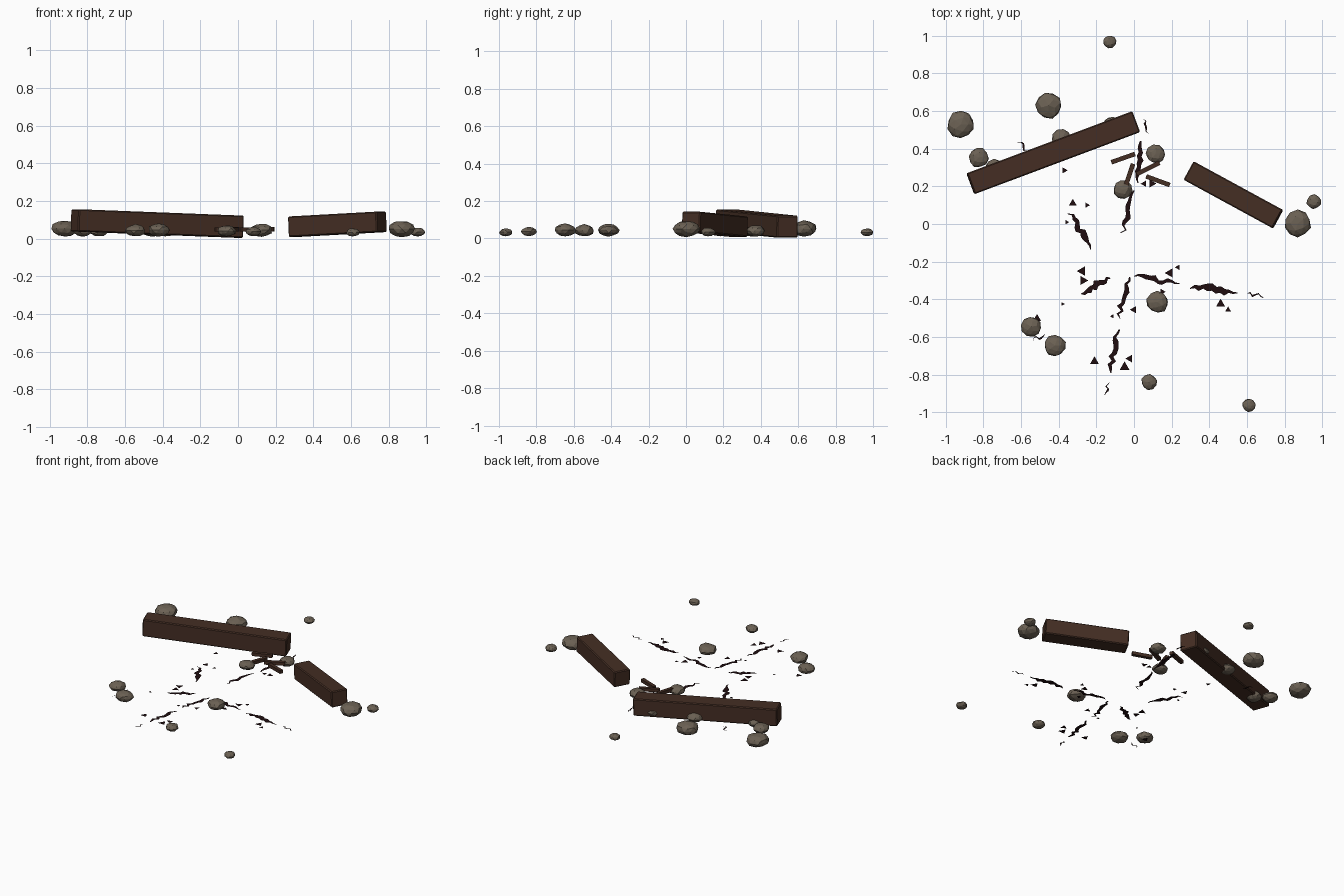
import bpy, bmesh, math, random
from mathutils import Vector, Matrix

if "Cube" in bpy.data.objects:
    bpy.data.objects.remove(bpy.data.objects["Cube"])

random.seed(4)


def material(name, rgb):
    m = bpy.data.materials.new(name)
    m.diffuse_color = (*rgb, 1)
    m.use_nodes = True
    m.node_tree.nodes["Principled BSDF"].inputs["Base Color"].default_value = m.diffuse_color
    return m


WOOD = material("dark brown wood", (0.058, 0.027, 0.017))
STONE = material("grey brown stone", (0.147, 0.119, 0.088))
CRACK = material("black crack", (0.014, 0.004, 0.005))


def add(name, bm, mat):
    bmesh.ops.recalc_face_normals(bm, faces=bm.faces)
    me = bpy.data.meshes.new(name)
    bm.to_mesh(me)
    bm.free()
    me.materials.append(mat)
    ob = bpy.data.objects.new(name, me)
    bpy.context.collection.objects.link(ob)
    return ob


def beam(name, a, b, width, height, bevel):
    """Box running between two end-centre points."""
    a, b = Vector(a), Vector(b)
    d = b - a
    x = d.normalized()
    y = Vector((0, 0, 1)).cross(x).normalized()
    z = x.cross(y)
    rot = Matrix((x, y, z)).transposed().to_4x4()
    bm = bmesh.new()
    bmesh.ops.create_cube(bm, size=1)
    bmesh.ops.scale(bm, vec=(d.length, width, height), verts=bm.verts)
    if bevel:
        bmesh.ops.bevel(bm, geom=bm.edges[:], offset=bevel, segments=1, affect='EDGES')
    bmesh.ops.transform(bm, matrix=Matrix.Translation((a + b) / 2) @ rot, verts=bm.verts)
    return add(name, bm, WOOD)


# Two halves of the broken beam
beam("long_beam", (-0.868, 0.214, 0.097), (0.01, 0.543, 0.063), 0.119, 0.118, 0.006)
beam("short_beam", (0.292, 0.283, 0.063), (0.764, 0.026, 0.089), 0.112, 0.109, 0.006)

# Splinters at the break
for i, (x0, y0, x1, y1) in enumerate([(-0.12, 0.328, 0.005, 0.372), (0.015, 0.265, 0.135, 0.325),
                                      (0.065, 0.253, 0.19, 0.207), (-0.005, 0.32, -0.045, 0.2)]):
    beam(f"splinter_{i}", (x0, y0, 0.048), (x1, y1, 0.05), 0.024, 0.022, 0)

# Faceted, flattened stones: x, y, radius
stones = [(-0.92, 0.528, .075), (-0.453, 0.63, .074), (-0.825, 0.353, .055), (-0.385, 0.453, .052),
          (-0.12, 0.528, .044), (-0.74, 0.295, .052), (-0.13, 0.968, .036), (0.115, 0.372, .052),
          (-0.06, 0.183, .052), (0.87, 0.003, .073), (0.955, 0.118, .04), (0.125, -0.415, .06),
          (-0.545, -0.545, .056), (-0.42, -0.645, .06), (0.08, -0.84, .043), (0.61, -0.963, .037)]
for i, (x, y, r) in enumerate(stones):
    bm = bmesh.new()
    bmesh.ops.create_icosphere(bm, subdivisions=2, radius=r)
    for v in bm.verts:
        v.co *= random.uniform(0.89, 1.03)
    spin = Matrix.Rotation(random.uniform(0, 6.28), 4, 'Z')
    flat = Matrix.Diagonal((1, 1, 0.6, 1))
    place = Matrix.Translation((x, y, 0.015 + 0.5 * r))
    bmesh.ops.transform(bm, matrix=place @ flat @ spin, verts=bm.verts)
    add(f"stone_{i}", bm, STONE)


def plate(bm, pts):
    """Flat polygon lying on the ground."""
    bm.faces.new([bm.verts.new((x, y, 0)) for x, y in pts])


def face_up(ob):
    for p in ob.data.polygons:
        if p.normal.z < 0:
            p.flip()


# Jagged ground cracks: start, end, greatest width
cracks = [(0.045, 0.44, 0.01, 0.22, .034), (-0.005, 0.18, -0.06, -0.05, .03), (0.06, 0.56, 0.07, 0.48, .012),
          (-0.345, 0.06, -0.22, -0.13, .036), (-0.61, 0.44, -0.57, 0.385, .012),
          (-0.13, -0.28, -0.275, -0.38, .036), (-0.54, -0.61, -0.47, -0.595, .012),
          (-0.03, -0.28, -0.08, -0.5, .03), (-0.085, -0.56, -0.125, -0.79, .04),
          (-0.14, -0.84, -0.15, -0.91, .012), (0.0, -0.275, 0.24, -0.32, .03),
          (0.3, -0.33, 0.55, -0.365, .04), (0.6, -0.37, 0.69, -0.385, .012)]
for i, (x0, y0, x1, y1, w) in enumerate(cracks):
    a, b = Vector((x0, y0)), Vector((x1, y1))
    side = Vector((a.y - b.y, b.x - a.x)).normalized()
    n = 11 if w > 0.02 else 6
    left, right = [], []
    for k in range(n + 1):
        t = k / n
        mid = a.lerp(b, t) + side * random.uniform(-0.012, 0.012)
        half = side * (0.5 * w * math.sin(math.pi * (0.06 + 0.88 * t)) * random.uniform(0.6, 1.15))
        left.append(mid + half)
        right.append(mid - half)
    bm = bmesh.new()
    for k in range(n):
        plate(bm, [left[k], left[k + 1], right[k + 1], right[k]])
    face_up(add(f"ground_crack_{i}", bm, CRACK))

# Triangular chips beside the cracks: x, y, radius, pointing angle in degrees
chips = [(-0.325, 0.11, .024, 330), (-0.25, 0.1, .016, 0), (-0.37, 0.285, .018, 0), (-0.357, 0.01, .013, 0),
         (-0.275, -0.25, .029, 60), (-0.27, -0.3, .027, 0), (-0.38, -0.425, .012, 0), (0.19, -0.26, .027, 60),
         (0.233, -0.23, .016, 60), (0.15, -0.36, .018, 0), (0.0, -0.455, .022, 60), (-0.115, -0.49, .013, 60),
         (0.46, -0.425, .028, 330), (0.5, -0.455, .017, 330), (-0.21, -0.73, .027, 330), (-0.05, -0.76, .03, 330),
         (-0.022, -0.715, .024, 60), (0.055, 0.214, .02, 60), (0.095, 0.215, .024, 0), (-0.515, -0.503, .025, 330)]
bm = bmesh.new()
for x, y, r, deg in chips:
    s = math.radians(deg)
    plate(bm, [(x + r * math.cos(s + j * 2.094), y + r * math.sin(s + j * 2.094)) for j in range(3)])
face_up(add("crack_chips", bm, CRACK))
